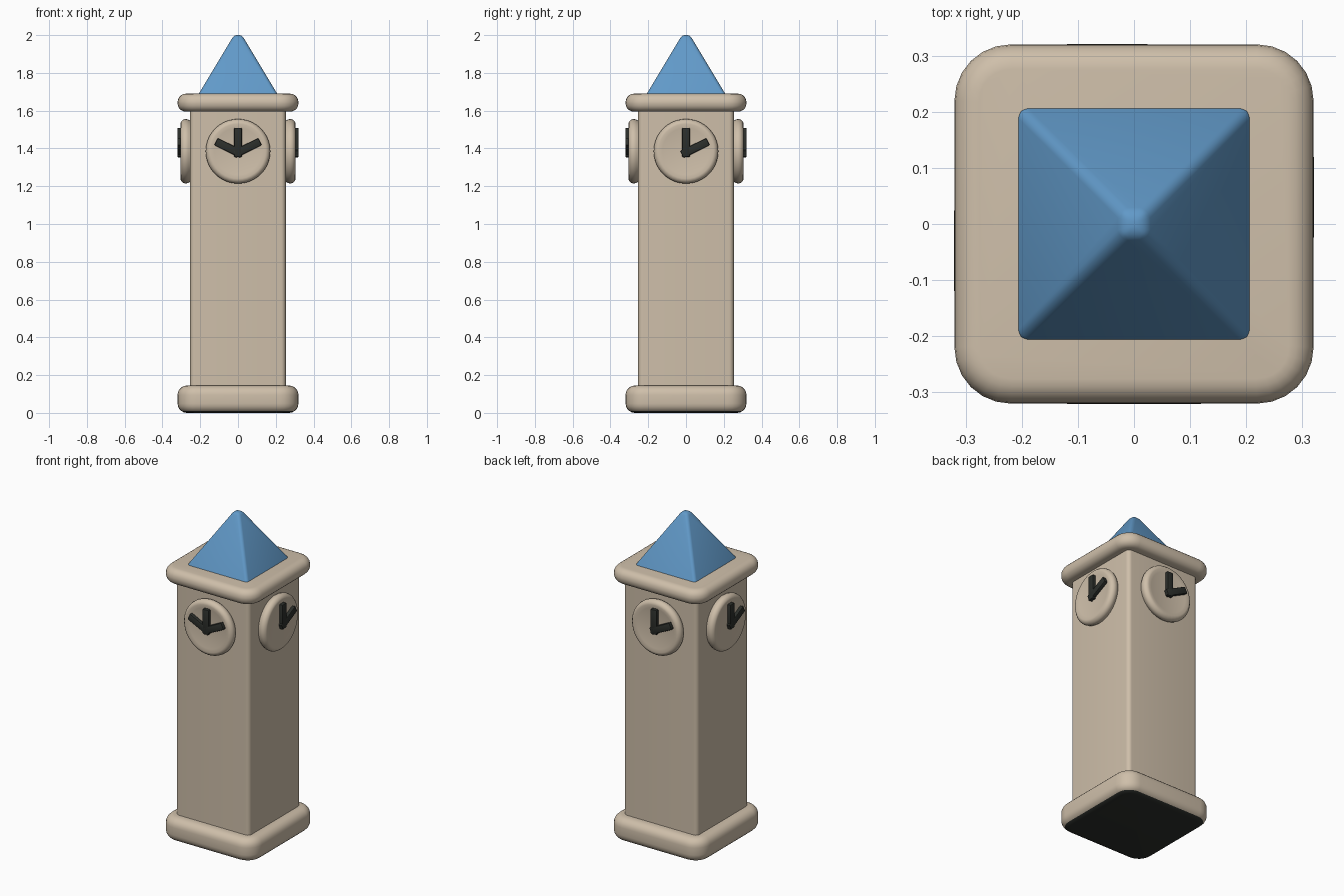
import bpy, bmesh, math
from mathutils import Matrix, Vector

cube = bpy.data.objects.get("Cube")
if cube:
    bpy.data.objects.remove(cube, do_unlink=True)


def material(name, rgb):
    m = bpy.data.materials.new(name)
    m.use_nodes = True
    m.diffuse_color = (*rgb, 1)
    m.node_tree.nodes["Principled BSDF"].inputs["Base Color"].default_value = (*rgb, 1)
    return m


STONE = material("warm stone", (0.62, 0.52, 0.40))
BLUE = material("roof blue", (0.12, 0.32, 0.58))
DARK = material("dark iron", (0.025, 0.028, 0.024))


def finish(bm, name, *mats):
    """Turn a bmesh into a smooth object."""
    bmesh.ops.recalc_face_normals(bm, faces=bm.faces)
    mesh = bpy.data.meshes.new(name)
    bm.to_mesh(mesh)
    bm.free()
    obj = bpy.data.objects.new(name, mesh)
    bpy.context.collection.objects.link(obj)
    for m in mats:
        mesh.materials.append(m)
    bpy.ops.object.select_all(action="DESELECT")
    obj.select_set(True)
    bpy.context.view_layer.objects.active = obj
    bpy.ops.object.shade_smooth_by_angle(angle=math.radians(40))
    return obj


def bevel(bm, edges, size, segments):
    bmesh.ops.bevel(bm, geom=edges, offset=size, segments=segments,
                    profile=0.5, affect="EDGES", clamp_overlap=True)


def slab(half, z0, z1, corner, lip):
    """Square block with rounded plan corners and rounded top and bottom lips."""
    bm = bmesh.new()
    size = Matrix.Diagonal((2 * half, 2 * half, z1 - z0, 1))
    bmesh.ops.create_cube(bm, size=1, matrix=Matrix.Translation((0, 0, (z0 + z1) / 2)) @ size)
    bevel(bm, [e for e in bm.edges if abs(e.verts[0].co.z - e.verts[1].co.z) > 0.01], corner, 6)
    if lip:
        rims = [e for e in bm.edges if abs(e.verts[0].co.z - e.verts[1].co.z) < 0.001]
        bevel(bm, rims, lip, 5)
    return bm


# Base with a dark underside, shaft and cap
bm = slab(0.32, 0, 0.145, 0.10, 0.05)
for f in bm.faces:
    f.normal_update()
    f.material_index = int(f.normal.z < -0.8)
finish(bm, "base", STONE, DARK)
finish(slab(0.253, 0.10, 1.63, 0.025, 0), "shaft", STONE)
finish(slab(0.32, 1.595, 1.69, 0.10, 0.044), "cap", STONE)

# Pyramid roof with softened ridges
bm = bmesh.new()
root2 = math.sqrt(2)
bmesh.ops.create_cone(bm, cap_ends=True, segments=4, radius1=0.213 * root2, radius2=0.021 * root2,
                      depth=0.32, matrix=Matrix.Translation((0, 0, 1.84)) @ Matrix.Rotation(math.pi / 4, 4, "Z"))
bevel(bm, bm.edges[:], 0.016, 4)
finish(bm, "roof", BLUE)

# Clocks: local x is the viewer's right, local y is up, local z points outward
CLOCK_HEIGHT = 1.385
DIAL = [(0, 0.048), (0.125, 0.048), (0.145, 0.053), (0.158, 0.049),
        (0.168, 0.038), (0.171, 0.025), (0.168, 0.012), (0.155, -0.01)]


def dial():
    bm = bmesh.new()
    ring = [bm.verts.new((r, 0, z)) for r, z in DIAL]
    edges = [bm.edges.new(pair) for pair in zip(ring, ring[1:])]
    bmesh.ops.spin(bm, geom=ring + edges, cent=(0, 0, 0), axis=(0, 0, 1),
                   angle=math.tau, steps=40, use_duplicate=False)
    bmesh.ops.remove_doubles(bm, verts=bm.verts, dist=0.0005)
    return bm


def hand(angle, length):
    """Bar reaching from the pivot towards the given angle."""
    bm = bmesh.new()
    shape = Matrix.Translation((length / 2 - 0.012, 0, 0.056)) @ Matrix.Diagonal((length + 0.024, 0.042, 0.026, 1))
    bmesh.ops.create_cube(bm, size=1, matrix=shape)
    bevel(bm, bm.edges[:], 0.006, 2)
    place = Matrix.Translation((0, -0.006, 0)) @ Matrix.Rotation(angle, 4, "Z")
    bmesh.ops.transform(bm, matrix=place, verts=bm.verts)
    return bm


UP, RIGHT, LEFT = math.radians(90), math.radians(26), math.radians(154)
for i, side in enumerate(("front", "left", "back", "right")):
    place = (Matrix.Rotation(i * math.pi / 2, 4, "Z") @ Matrix.Translation((0, -0.252, CLOCK_HEIGHT))
             @ Matrix.Rotation(math.pi / 2, 4, "X"))
    finish(dial(), side + "_clock_dial", STONE).matrix_world = place
    hands = [("minute", UP, 0.13), ("hour", RIGHT, 0.13)]
    if side == "front":
        hands.append(("second", LEFT, 0.13))
    for label, angle, length in hands:
        finish(hand(angle, length), f"{side}_{label}_hand", DARK).matrix_world = place
